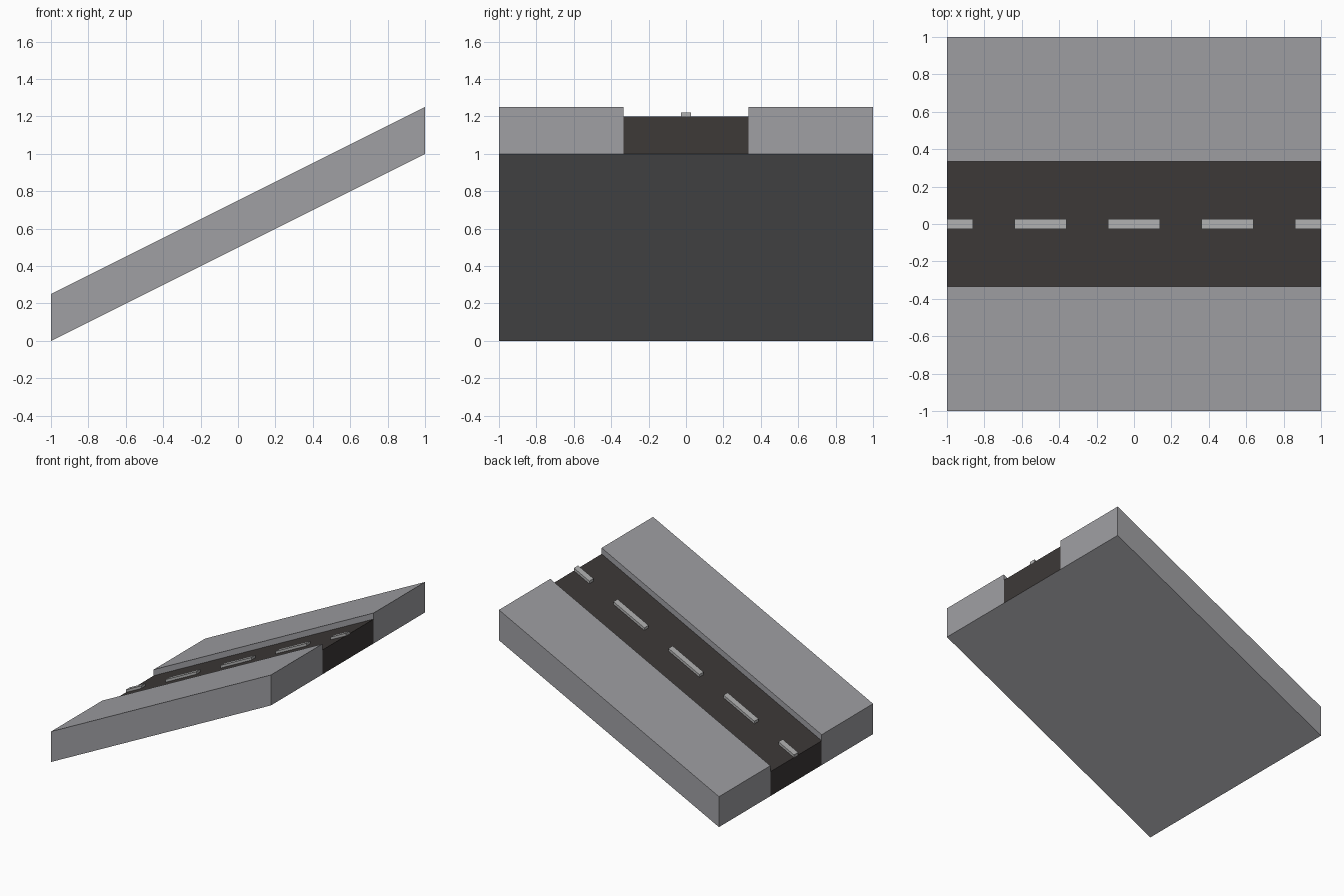
import bpy

if "Cube" in bpy.data.objects:
    bpy.data.objects.remove(bpy.data.objects["Cube"])

SLOPE = 0.5


def material(name, color):
    m = bpy.data.materials.new(name)
    m.diffuse_color = (*color, 1)
    m.use_nodes = True
    m.node_tree.nodes["Principled BSDF"].inputs["Base Color"].default_value = m.diffuse_color
    return m


concrete = material("concrete", (0.35, 0.35, 0.37))
asphalt = material("asphalt", (0.047, 0.041, 0.039))
paint = material("paint", (0.45, 0.45, 0.45))


def ramp_slab(name, x0, x1, profile, mats, face_mats=None, skip=()):
    """Sweep a y/height profile along the slope and cap both ends."""
    n = len(profile)
    verts = [(x, y, h + SLOPE * (x + 1)) for x in (x0, x1) for y, h in profile]
    faces, ids = [], []
    for i in range(n):
        if i not in skip:
            j = (i + 1) % n
            faces.append((i, i + n, j + n, j))
            ids.append(face_mats[i] if face_mats else 0)
    faces += [tuple(range(n)), tuple(range(2 * n - 1, n - 1, -1))]
    ids += [0, 0]
    me = bpy.data.meshes.new(name)
    me.from_pydata(verts, [], faces)
    for m in mats:
        me.materials.append(m)
    for p, k in zip(me.polygons, ids):
        p.material_index = k
    ob = bpy.data.objects.new(name, me)
    bpy.context.collection.objects.link(ob)
    return ob


def rect(y0, y1, h0, h1):
    return [(y0, h0), (y1, h0), (y1, h1), (y0, h1)]


ROAD = 1 / 3

# raised sidewalks; the hidden wall against the road is left open
ramp_slab("sidewalk_right", -1, 1,
          [(-1, 0), (-ROAD, 0), (-ROAD, 0.2), (-ROAD, 0.25), (-1, 0.25)],
          [concrete], skip=(1,))
ramp_slab("sidewalk_left", -1, 1,
          [(ROAD, 0), (1, 0), (1, 0.25), (ROAD, 0.25), (ROAD, 0.2)],
          [concrete], skip=(4,))

# road bed: dark top and ends, concrete underside
ramp_slab("road", -1, 1, rect(-ROAD, ROAD, 0, 0.2), [asphalt, concrete],
          face_mats=[1, 0, 0, 0], skip=(1, 3))

# centre line dashes, cut off at both ends of the ramp
for k in range(5):
    c = -1 + 0.5 * k
    ramp_slab(f"lane_dash_{k + 1}", max(-1, c - 0.14), min(1, c + 0.14),
              rect(-0.027, 0.027, 0.2, 0.222), [paint])
